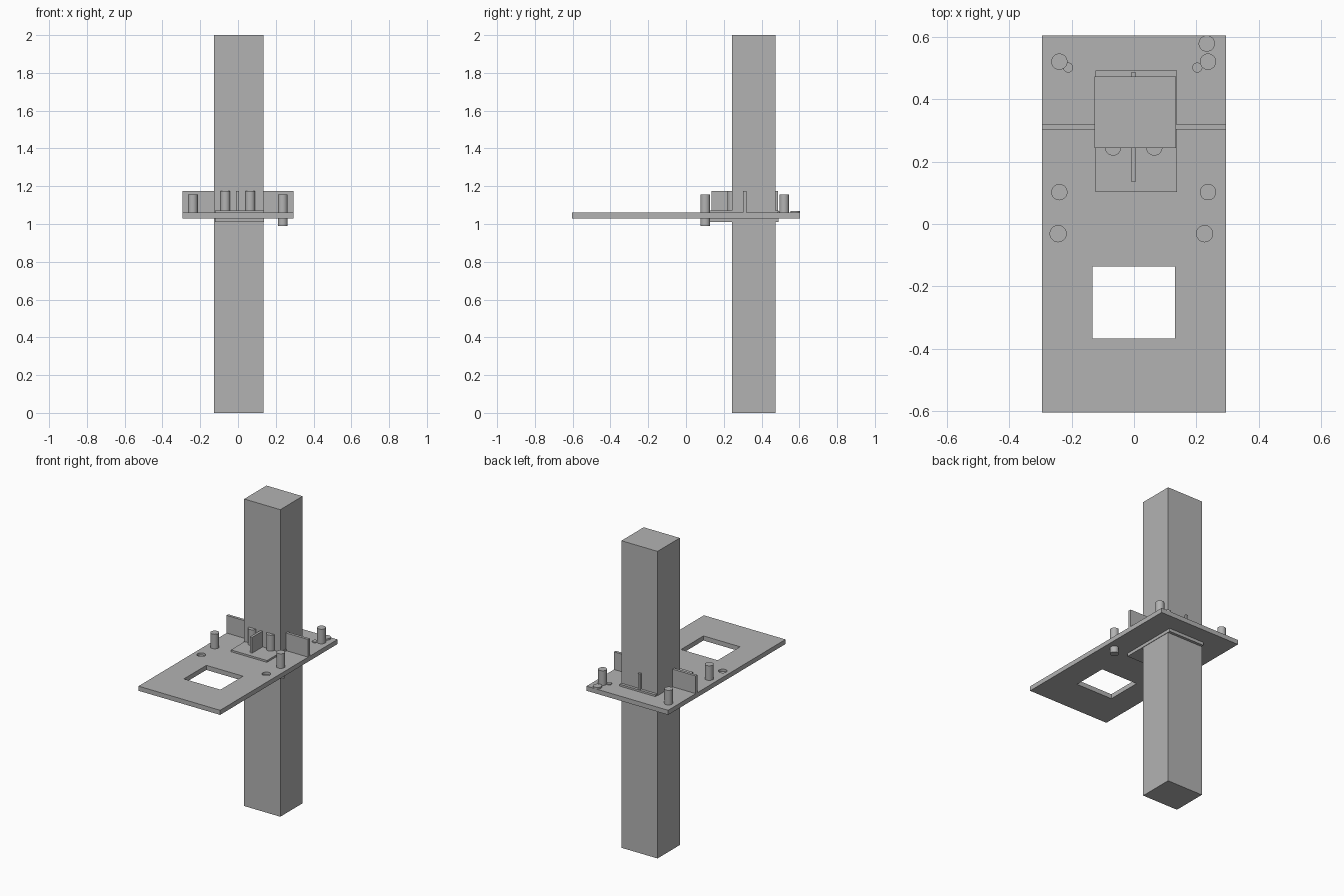
import bpy
import bmesh
import math
from mathutils import Matrix, Vector

cube = bpy.data.objects.get("Cube")
if cube:
    bpy.data.objects.remove(cube, do_unlink=True)

grey = bpy.data.materials.new("plain grey")
grey.use_nodes = True
colour = (0.45, 0.45, 0.45, 1)
grey.diffuse_color = colour
grey.node_tree.nodes["Principled BSDF"].inputs["Base Color"].default_value = colour

TOP = 1.06      # upper face of the board
WALL_TOP = 1.175


def finish(name, bm):
    mesh = bpy.data.meshes.new(name)
    bm.to_mesh(mesh)
    bm.free()
    mesh.materials.append(grey)
    obj = bpy.data.objects.new(name, mesh)
    bpy.context.collection.objects.link(obj)
    return obj


def box(name, low, high):
    low, high = Vector(low), Vector(high)
    bm = bmesh.new()
    matrix = Matrix.Translation((low + high) / 2) @ Matrix.Diagonal((*(high - low), 1))
    bmesh.ops.create_cube(bm, size=1, matrix=matrix)
    return finish(name, bm)


def cylinder(name, x, y, z0, z1, radius=0.026):
    bm = bmesh.new()
    bmesh.ops.create_cone(bm, cap_ends=True, segments=32, radius1=radius, radius2=radius,
                          depth=z1 - z0, matrix=Matrix.Translation((x, y, (z0 + z1) / 2)))
    obj = finish(name, bm)
    bpy.ops.object.select_all(action="DESELECT")
    obj.select_set(True)
    bpy.context.view_layer.objects.active = obj
    bpy.ops.object.shade_smooth_by_angle(angle=math.radians(30))
    return obj


# Board with a square window and two shallow round sockets
board = box("board", (-0.294, -0.604, 1.03), (0.294, 0.604, TOP))
cutters = [box("window_cutter", (-0.133, -0.367, 0.9), (0.131, -0.136, 1.2)),
           cylinder("right_socket_cutter", -0.243, -0.031, TOP - 0.015, 1.2),
           cylinder("left_socket_cutter", 0.226, -0.031, TOP - 0.015, 1.2)]
for cutter in cutters:
    cutter.hide_render = True
    mod = board.modifiers.new(cutter.name, "BOOLEAN")
    mod.operation = "DIFFERENCE"
    mod.solver = "EXACT"
    mod.object = cutter
bpy.context.view_layer.update()
cut_mesh = bpy.data.meshes.new_from_object(
    board.evaluated_get(bpy.context.evaluated_depsgraph_get()))
board.modifiers.clear()
board.data = cut_mesh
for cutter in cutters:
    bpy.data.objects.remove(cutter, do_unlink=True)

# Tall post and the collar pad around it
box("post", (-0.126, 0.244, 0), (0.134, 0.473, 2))
box("collar_pad", (-0.123, 0.103, 1.01), (0.137, 0.491, 1.072))

# Upright walls and fins
box("right_wall", (-0.294, 0.302, TOP), (-0.12, 0.32, WALL_TOP))
box("left_wall", (0.13, 0.302, TOP), (0.294, 0.32, WALL_TOP))
box("front_fin", (-0.01, 0.136, TOP), (0.006, 0.25, WALL_TOP))
box("back_fin", (-0.01, 0.46, TOP), (0.006, 0.486, WALL_TOP))

# Pegs, one of which passes through the board
cylinder("back_right_peg", -0.239, 0.52, TOP, 1.155)
cylinder("back_left_peg", 0.237, 0.52, TOP, 1.155)
cylinder("front_right_peg", -0.239, 0.102, TOP, 1.155)
cylinder("front_left_peg", 0.237, 0.102, 0.99, 1.155)
for name, x in (("right_post_peg", -0.067), ("left_post_peg", 0.065)):
    cylinder(name, x, 0.245, TOP, WALL_TOP)

# Low buttons near the back corners
cylinder("corner_button", 0.233, 0.578, TOP, 1.07)
for name, x in (("right_button", -0.211), ("left_button", 0.203)):
    cylinder(name, x, 0.501, TOP, 1.066, 0.016)
